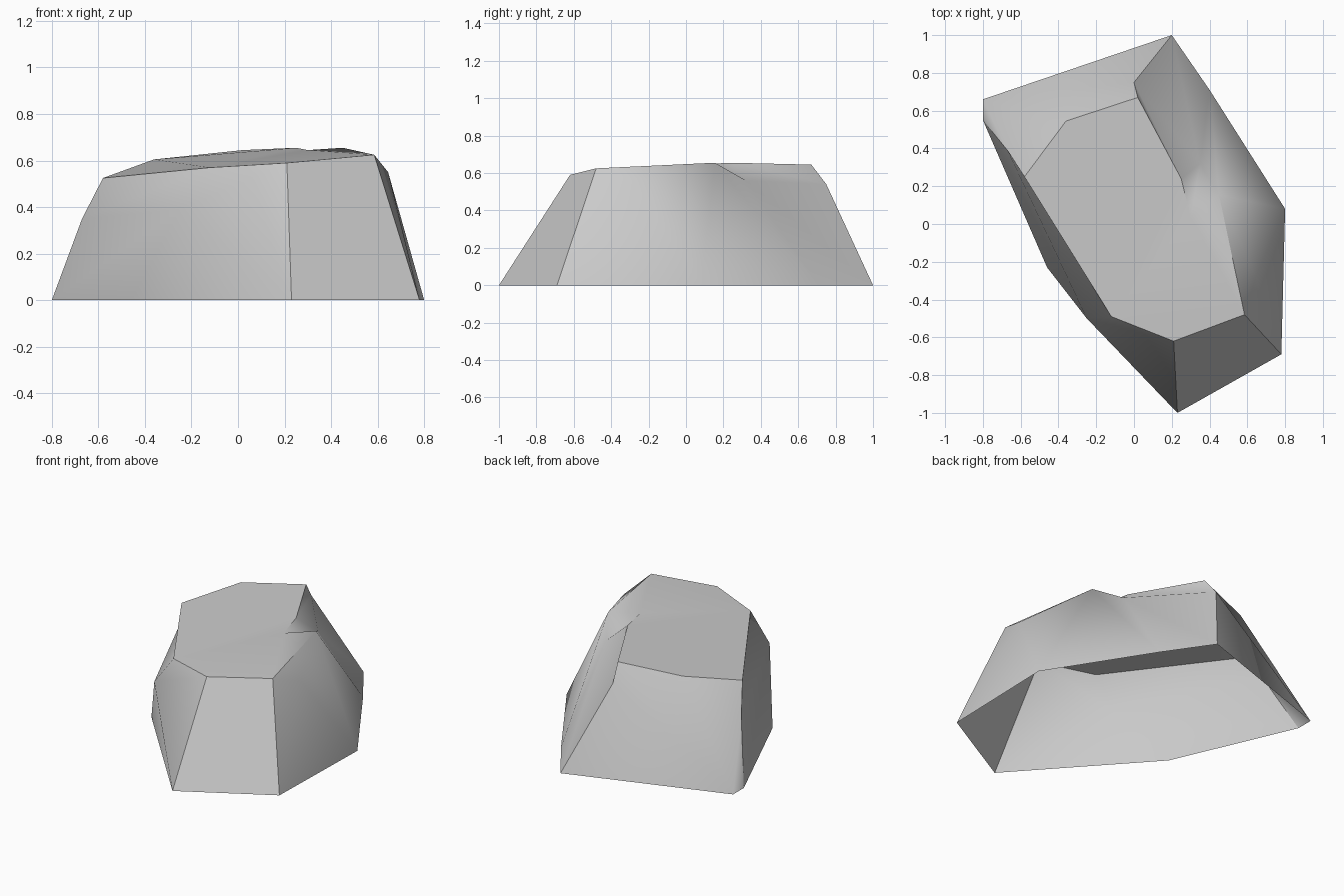
import bpy
import bmesh

cube = bpy.data.objects.get("Cube")
if cube:
    bpy.data.objects.remove(cube, do_unlink=True)

# Plain stone colour
stone = bpy.data.materials.new("stone_grey")
stone.use_nodes = True
grey = (0.6, 0.6, 0.6, 1)
stone.diffuse_color = grey
stone.node_tree.nodes["Principled BSDF"].inputs["Base Color"].default_value = grey

# Corner points of the boulder, named by where they sit
corners = {
    # open base
    "base_front": (.23, -1, 0), "base_front_left": (.78, -.69, 0),
    "base_left": (.8, .08, 0), "base_gully": (.4, .71, 0),
    "base_back": (.2, 1, 0), "base_back_right": (-.8, .66, 0),
    "base_right": (-.8, .55, 0), "base_front_right": (-.46, -.23, 0),
    # bulges part way up the walls
    "bulge_front": (-.25, -.5, .39), "bulge_right": (-.67, .39, .35),
    "bulge_back": (0, .75, .54), "bulge_left": (.645, -.28, .55),
    "gully": (.35, .32, .56),
    # rim of the top
    "top_front": (.21, -.62, .59), "top_front_left": (.585, -.48, .625),
    "top_left": (.45, .155, .655), "notch": (.3, .04, .645),
    "notch_edge": (.25, .24, .655), "top_back": (.02, .67, .645),
    "top_back_right": (-.36, .545, .605), "top_right": (-.58, .25, .525),
    "top_front_right": (-.12, -.49, .57),
}

# Facets, wound anticlockwise as seen from outside
facets = [
    # top
    "top_front top_front_left top_left notch top_front_right",
    "notch notch_edge top_back top_back_right top_right top_front_right",
    # front and left walls
    "base_front base_front_left top_front_left top_front",
    "base_front_left bulge_left top_front_left",
    "base_front_left base_left bulge_left",
    "top_front_left bulge_left top_left",
    "bulge_left base_left top_left",
    "base_left base_gully top_left",
    # notch and gully
    "top_left base_gully gully",
    "top_left gully notch",
    "notch gully notch_edge",
    "base_gully base_back gully",
    "gully base_back bulge_back notch_edge",
    "notch_edge bulge_back top_back",
    # back wall
    "bulge_back base_back base_back_right",
    "top_back bulge_back base_back_right top_back_right",
    "top_back_right base_back_right bulge_right top_right",
    "base_back_right base_right bulge_right",
    # right wall
    "base_right base_front_right bulge_front bulge_right",
    "bulge_right bulge_front top_front_right top_right",
    "base_front_right base_front bulge_front",
    "bulge_front base_front top_front top_front_right",
]

# Chains of edges that stay crisp: the rim and the main corners
creases = [
    "notch notch_edge top_back top_back_right top_right top_front_right top_front top_front_left top_left",
    "base_front top_front",
    "base_front_left top_front_left",
    "base_right bulge_right top_right",
    "top_back bulge_back base_back",
]

bm = bmesh.new()
points = {name: bm.verts.new(co) for name, co in corners.items()}
for facet in facets:
    bm.faces.new([points[name] for name in facet.split()]).smooth = True
for crease in creases:
    chain = [points[name] for name in crease.split()]
    for start, end in zip(chain, chain[1:]):
        bm.edges.get((start, end)).smooth = False
mesh = bpy.data.meshes.new("boulder")
bm.to_mesh(mesh)
bm.free()
mesh.materials.append(stone)

boulder = bpy.data.objects.new("boulder", mesh)
bpy.context.collection.objects.link(boulder)
